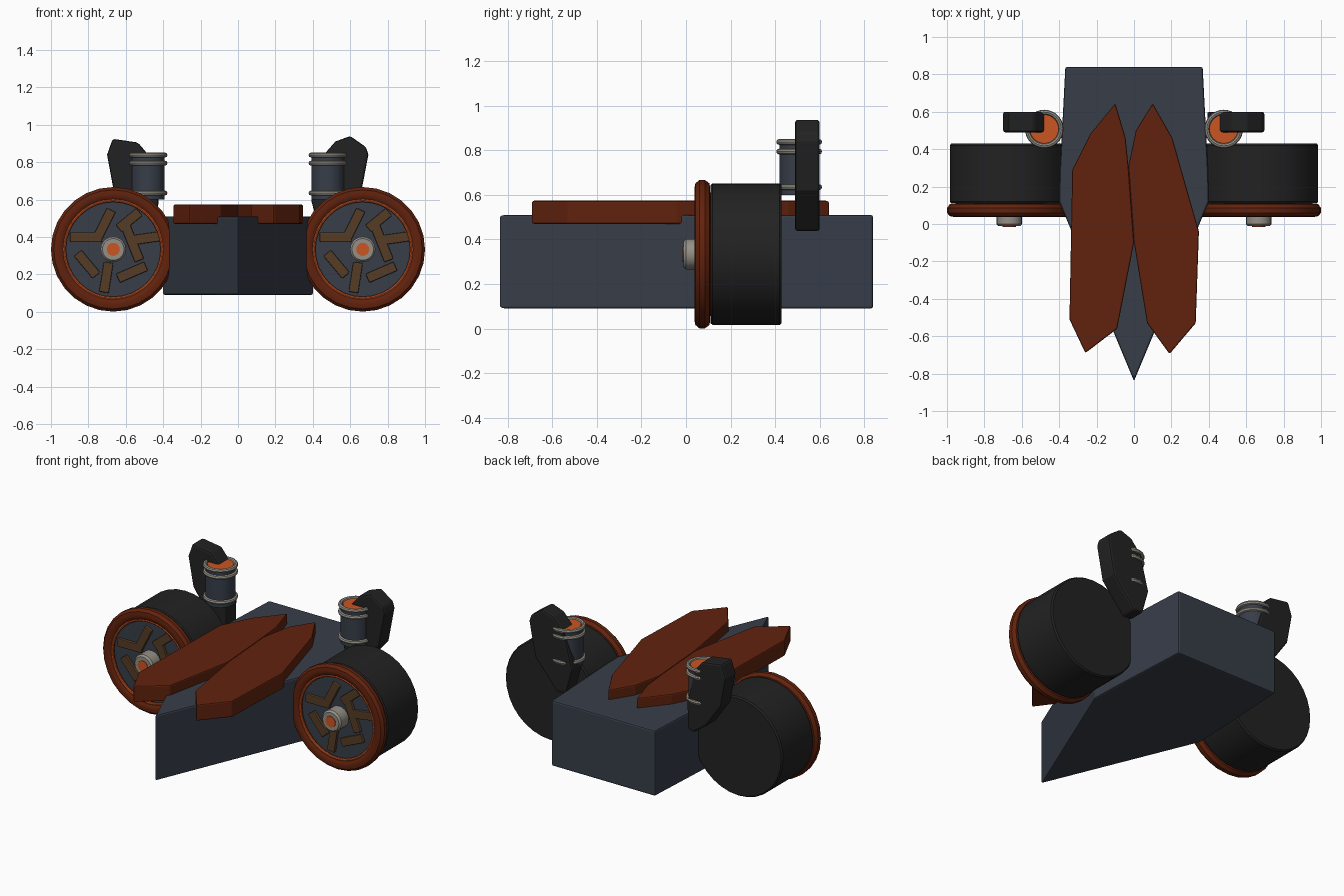
import bpy, bmesh, math
from mathutils import Vector, Matrix

if "Cube" in bpy.data.objects:
    bpy.data.objects.remove(bpy.data.objects["Cube"])


def material(name, rgb):
    m = bpy.data.materials.new(name)
    m.use_nodes = True
    color = (*rgb, 1)
    m.diffuse_color = color
    bsdf = m.node_tree.nodes["Principled BSDF"]
    bsdf.inputs["Base Color"].default_value = color
    bsdf.inputs["Roughness"].default_value = 0.7
    return m


SLATE = material("slate", (0.038, 0.047, 0.066))
RUST = material("rust red", (0.12, 0.016, 0.004))
BLACK = material("black", (0.016, 0.016, 0.016))
ORANGE = material("orange", (0.6, 0.09, 0.016))
STEEL = material("steel", (0.3, 0.28, 0.24))
BRONZE = material("bronze", (0.09, 0.045, 0.018))

ALONG_Y = Matrix.Rotation(math.pi / 2, 4, "X")  # turns local z to -y
UPRIGHT = Matrix.Identity(4)


def finish(name, bm, mat, smooth=False, bevel=0):
    bmesh.ops.recalc_face_normals(bm, faces=bm.faces)
    mesh = bpy.data.meshes.new(name)
    bm.to_mesh(mesh)
    bm.free()
    mesh.materials.append(mat)
    ob = bpy.data.objects.new(name, mesh)
    bpy.context.collection.objects.link(ob)
    if bevel:
        mod = ob.modifiers.new("bevel", "BEVEL")
        mod.width = bevel
        mod.segments = 2
        mod.limit_method = "ANGLE"
    if smooth:
        bpy.ops.object.select_all(action="DESELECT")
        ob.select_set(True)
        bpy.context.view_layer.objects.active = ob
        bpy.ops.object.shade_smooth_by_angle(angle=math.radians(35))
    return ob


def prism(name, outline, low, high, turn, mat, bevel):
    """Extrude a flat outline from low to high along local z."""
    bm = bmesh.new()
    face = bm.faces.new([bm.verts.new((x, y, low)) for x, y in outline])
    new = bmesh.ops.extrude_face_region(bm, geom=[face])["geom"]
    top = [v for v in new if isinstance(v, bmesh.types.BMVert)]
    bmesh.ops.translate(bm, verts=top, vec=(0, 0, high - low))
    bm.transform(turn)
    return finish(name, bm, mat, bevel=bevel)


def lathe(name, profile, centre, turn, mat, segments=32, closed=False):
    """Spin (radius, height) points about local z; open ends are capped."""
    bm = bmesh.new()
    rings = []
    for r, h in profile:
        rings.append([bm.verts.new((r * math.cos(a), r * math.sin(a), h))
                      for a in (math.tau * i / segments for i in range(segments))])
    pairs = list(zip(rings, rings[1:]))
    if closed:
        pairs.append((rings[-1], rings[0]))
    else:
        bm.faces.new(rings[0])
        bm.faces.new(rings[-1])
    for a, b in pairs:
        for i in range(segments):
            j = (i + 1) % segments
            bm.faces.new((a[i], a[j], b[j], b[i]))
    bm.transform(Matrix.Translation(centre) @ turn)
    return finish(name, bm, mat, smooth=True)


def ring(name, radius, thick, centre, turn, mat):
    profile = [(radius + thick * math.cos(a), thick * math.sin(a))
               for a in (math.tau * i / 8 for i in range(8))]
    return lathe(name, profile, centre, turn, mat, closed=True)


# Hull: pointed at the front
half = [(0.4, 0.12), (0.395, 0.3), (0.367, 0.84)]
hull = [(0, -0.84)] + half + [(-x, y) for x, y in reversed(half)]
prism("hull", hull, 0.09, 0.51, UPRIGHT, SLATE, 0.01)

# Two long deck blades meeting in the middle
right_blade = [(-0.10, 0.645), (-0.235, 0.48), (-0.33, 0.29), (-0.345, -0.51),
               (-0.26, -0.69), (-0.09, -0.56), (0.0, -0.1), (-0.03, 0.31), (-0.045, 0.46)]
left_blade = [(0.10, 0.645), (0.01, 0.5), (-0.03, 0.31), (0.0, -0.1),
              (0.07, -0.53), (0.19, -0.695), (0.33, -0.53), (0.347, -0.04), (0.205, 0.46)]
prism("right_blade", right_blade, 0.47, 0.574, UPRIGHT, RUST, 0.008)
prism("left_blade", left_blade, 0.47, 0.574, UPRIGHT, RUST, 0.008)

# Wheel bars as end points relative to the hub
bars = [((-0.23, 0.065), (-0.06, 0.065)), ((-0.085, 0.06), (-0.01, 0.21)),
        ((0.03, 0.11), (0.14, 0.2)), ((0.06, 0.14), (0.14, -0.06)),
        ((0.11, 0.05), (0.25, 0.07)), ((-0.19, -0.02), (-0.09, -0.14)),
        ((-0.05, -0.23), (-0.025, -0.07)), ((0.025, -0.155), (0.175, -0.09))]


def wheel_bar(name, a, b, centre):
    a, b = Vector(a), Vector(b)
    d = (b - a).normalized()
    n = Vector((-d.y, d.x)) * 0.026
    outline = [a + n, b + n, b - n, a - n]
    turn = Matrix.Translation(centre) @ ALONG_Y
    prism(name, outline, -0.08, -0.055, turn, BRONZE, 0.005)


fin = [(0.6, 0.94), (0.685, 0.88), (0.697, 0.84), (0.655, 0.62), (0.50, 0.437),
       (0.435, 0.44), (0.39, 0.6), (0.45, 0.83), (0.52, 0.91)]
right_fin = [(0.67, 0.925), (0.70, 0.84), (0.665, 0.65), (0.56, 0.5), (0.47, 0.435),
             (0.43, 0.45), (0.425, 0.62), (0.48, 0.84), (0.535, 0.905)]

for side, s in (("left", 1), ("right", -1)):
    # Wheel drum, rim and face
    hub = Vector((s * 0.667, 0, 0.334))
    lathe(side + "_wheel_drum", [(0.31, -0.43), (0.318, -0.42), (0.318, -0.12), (0.31, -0.11)],
          hub, ALONG_Y, BLACK)
    rim = [(0.262, -0.11), (0.262, -0.055), (0.275, -0.042), (0.297, -0.038),
           (0.318, -0.042), (0.333, -0.06), (0.333, -0.085), (0.318, -0.106)]
    lathe(side + "_wheel_rim", rim, hub, ALONG_Y, RUST, 28, closed=True)
    ring(side + "_wheel_trim", 0.262, 0.009, hub + Vector((0, 0.055, 0)), ALONG_Y, ORANGE)
    lathe(side + "_wheel_face", [(0.265, -0.112), (0.265, -0.073)], hub, ALONG_Y, SLATE)
    for i, (a, b) in enumerate(bars):
        wheel_bar(f"{side}_wheel_bar_{i + 1}", a, b, hub)

    # Hub cap with orange centre
    lathe(side + "_hub", [(0.068, -0.08), (0.068, 0.0), (0.058, 0.012), (0.035, 0.012)],
          hub, ALONG_Y, STEEL, 20)
    lathe(side + "_hub_centre", [(0.035, 0.0), (0.035, 0.016)], hub, ALONG_Y, ORANGE, 16)

    # Upright canister with steel rings and orange cap
    base = Vector((s * 0.48, 0.508, 0))
    lathe(side + "_canister", [(0.088, 0.6), (0.088, 0.835)], base, UPRIGHT, SLATE)
    lathe(side + "_canister_cap", [(0.075, 0.83), (0.075, 0.842)], base, UPRIGHT, ORANGE)
    for i, z in enumerate((0.635, 0.795, 0.838)):
        ring(f"{side}_canister_ring_{i + 1}", 0.09, 0.013, base + Vector((0, 0, z)), UPRIGHT, STEEL)

    # Angular fin behind the canister
    shape = fin if s > 0 else right_fin
    prism(side + "_fin", [(s * x, z) for x, z in shape], -0.6, -0.49, ALONG_Y, BLACK, 0.012)
